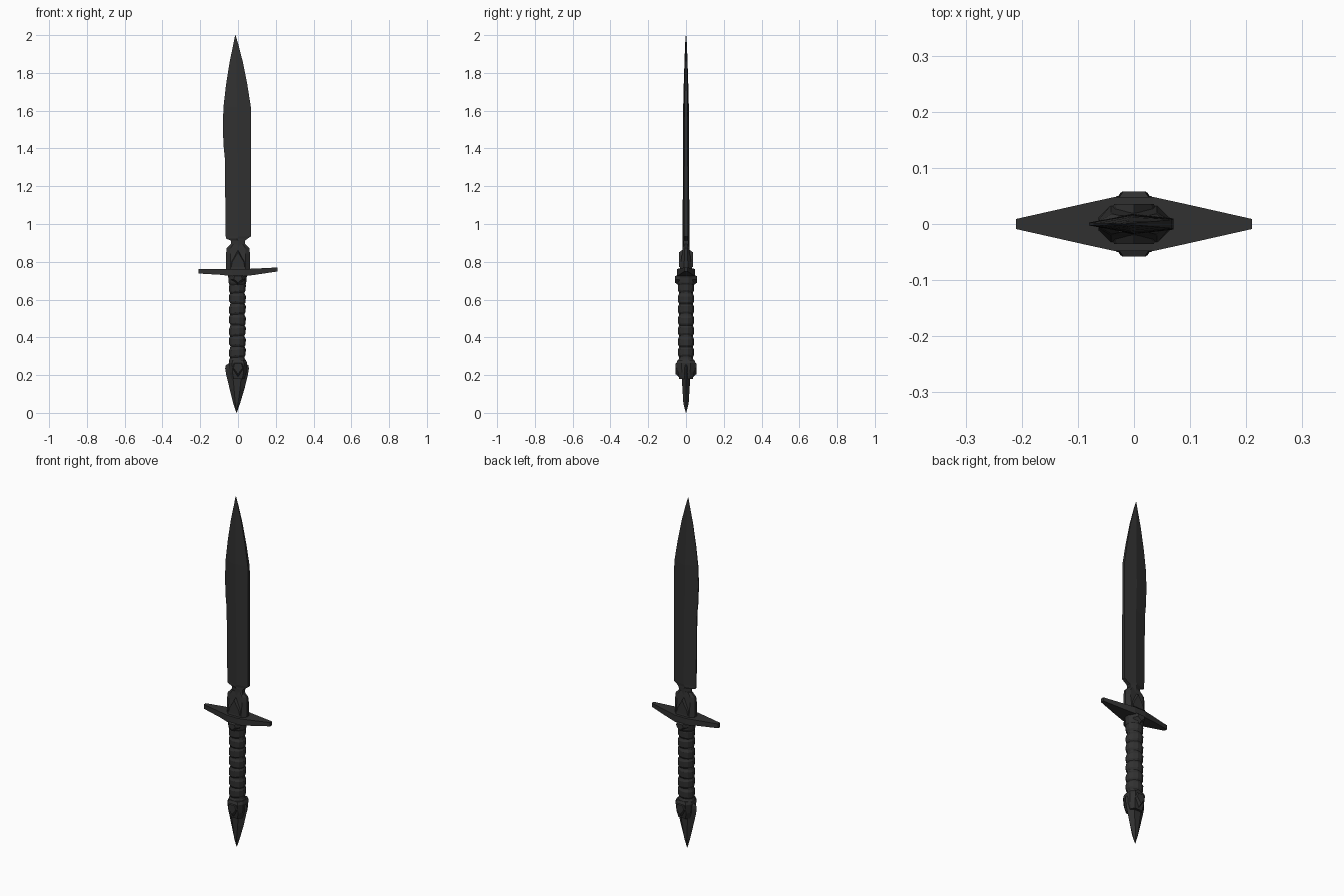
import bpy, bmesh, math

if "Cube" in bpy.data.objects:
    bpy.data.objects.remove(bpy.data.objects["Cube"])

steel = bpy.data.materials.new("dark steel")
steel.diffuse_color = (0.03, 0.03, 0.03, 1)
steel.use_nodes = True
steel.node_tree.nodes["Principled BSDF"].inputs["Base Color"].default_value = steel.diffuse_color


def loft(name, rings):
    """Skin a stack of equal-length closed rings and cap both ends."""
    bm = bmesh.new()
    rows = [[bm.verts.new(p) for p in r] for r in rings]
    n = len(rows[0])
    for a, b in zip(rows, rows[1:]):
        for i in range(n):
            j = (i + 1) % n
            bm.faces.new((a[i], a[j], b[j], b[i]))
    bm.faces.new(rows[0][::-1])
    bm.faces.new(rows[-1])
    bmesh.ops.recalc_face_normals(bm, faces=bm.faces[:])
    me = bpy.data.meshes.new(name)
    bm.to_mesh(me)
    bm.free()
    ob = bpy.data.objects.new(name, me)
    bpy.context.collection.objects.link(ob)
    me.materials.append(steel)
    return ob


def plate(name, outline, y_in, y_out, inset):
    """Raised bevelled badge on front and back; outline is (x, z)."""
    cx = sum(p[0] for p in outline) / len(outline)
    cz = sum(p[1] for p in outline) / len(outline)
    for s, side in ((-1, "front"), (1, "back")):
        inner = [(cx + (x - cx) * inset, s * y_out, cz + (z - cz) * inset) for x, z in outline]
        loft(name + "_" + side, [[(x, s * y_in, z) for x, z in outline], inner])


# Blade: sharp left edge, blunt right edge, notches above the ricasso
def section(z, xl, xr, t, e):
    c = (xl + xr) / 2
    return [(xl, -e * .3, z), (c, -t, z), (xr, -e, z),
            (xr, e, z), (c, t, z), (xl, e * .3, z)]


loft("blade", [section(*r) for r in (
    (0.86, -.045, .045, .018, .012), (0.892, -.036, .036, .018, .012),
    (0.912, -.036, .038, .018, .012), (0.922, -.062, .05, .018, .010),
    (0.935, -.065, .07, .018, .010), (1.18, -.068, .07, .017, .010),
    (1.35, -.07, .07, .017, .009), (1.42, -.077, .07, .017, .009),
    (1.52, -.08, .07, .016, .009), (1.62, -.077, .068, .015, .008),
    (1.74, -.063, .049, .012, .006), (1.86, -.044, .025, .008, .004),
    (1.95, -.025, .002, .005, .002), (2.0, -.015, -.013, .001, .001))])


# Ricasso block between blade and guard
def octa(z, x, y, ch=.35):
    return [(-x, -y * ch, z), (-x * .65, -y, z), (x * .65, -y, z), (x, -y * ch, z),
            (x, y * ch, z), (x * .65, y, z), (-x * .65, y, z), (-x, y * ch, z)]


loft("ricasso", [octa(0.75, .063, .034), octa(0.845, .063, .021),
                 octa(0.872, .06, .018), octa(0.895, .038, .015)])
plate("ricasso_point", [(-.047, .765), (.047, .765), (.04, .80), (0, .868), (-.04, .80)],
      .012, .036, .75)

# Crossguard: diamond in plan, slightly bowed and tapered
loft("crossguard", [[(x, -y, lo), (x, y, lo), (x, y, hi), (x, -y, hi)]
     for x, y, lo, hi in (
        (-.21, .009, .738, .762), (-.09, .036, .731, .762), (-.035, .048, .724, .762),
        (.035, .048, .724, .762), (.09, .036, .731, .764), (.21, .009, .749, .77))])


# Collar below the guard with a pointed badge
def oval(z, rx, ry, tilt=0, n=12):
    pts = []
    for i in range(n):
        a = 2 * math.pi * (i + .5) / n
        x = rx * math.cos(a)
        pts.append((x - .003, ry * math.sin(a), z + tilt * x))
    return pts


loft("collar", [oval(.675, .043, .04), oval(.69, .048, .048),
                oval(.715, .05, .048), oval(.735, .055, .046)])
plate("collar_badge", [(-.035, .735), (.035, .735), (.038, .705), (0, .672), (-.038, .705)],
      .034, .058, .55)

# Grip: slanted bulging wraps
rings = []
wraps, z0, z1 = 8, .235, .69
step = (z1 - z0) / wraps
for k in range(wraps):
    z = z0 + k * step
    tilt = .09 if k % 2 else -.05
    for f, r in ((0.04, .039), (.22, .045), (.75, .046), (.96, .040)):
        rings.append(oval(z + f * step, r, r * .95, tilt))
loft("grip", rings)

# Pommel: socket and spike
loft("pommel_socket", [octa(.18, .035, .036, .5), octa(.215, .045, .043, .5),
                       octa(.265, .048, .05, .5), octa(.28, .042, .044, .5)])
plate("pommel_badge", [(-.04, .235), (0, .183), (.04, .235), (.03, .275), (-.03, .275)],
      .03, .056, .6)


def hexa(z, x, y, cx=-.005):
    return [(cx - x, 0, z), (cx - x * .4, -y, z), (cx + x * .4, -y, z),
            (cx + x, 0, z), (cx + x * .4, y, z), (cx - x * .4, y, z)]


loft("pommel_spike", [hexa(0, .001, .001, -.008), hexa(.05, .018, .014, -.007),
                      hexa(.13, .04, .019), hexa(.2, .057, .024),
                      hexa(.235, .063, .026), hexa(.252, .06, .026), hexa(.262, .045, .024)])
